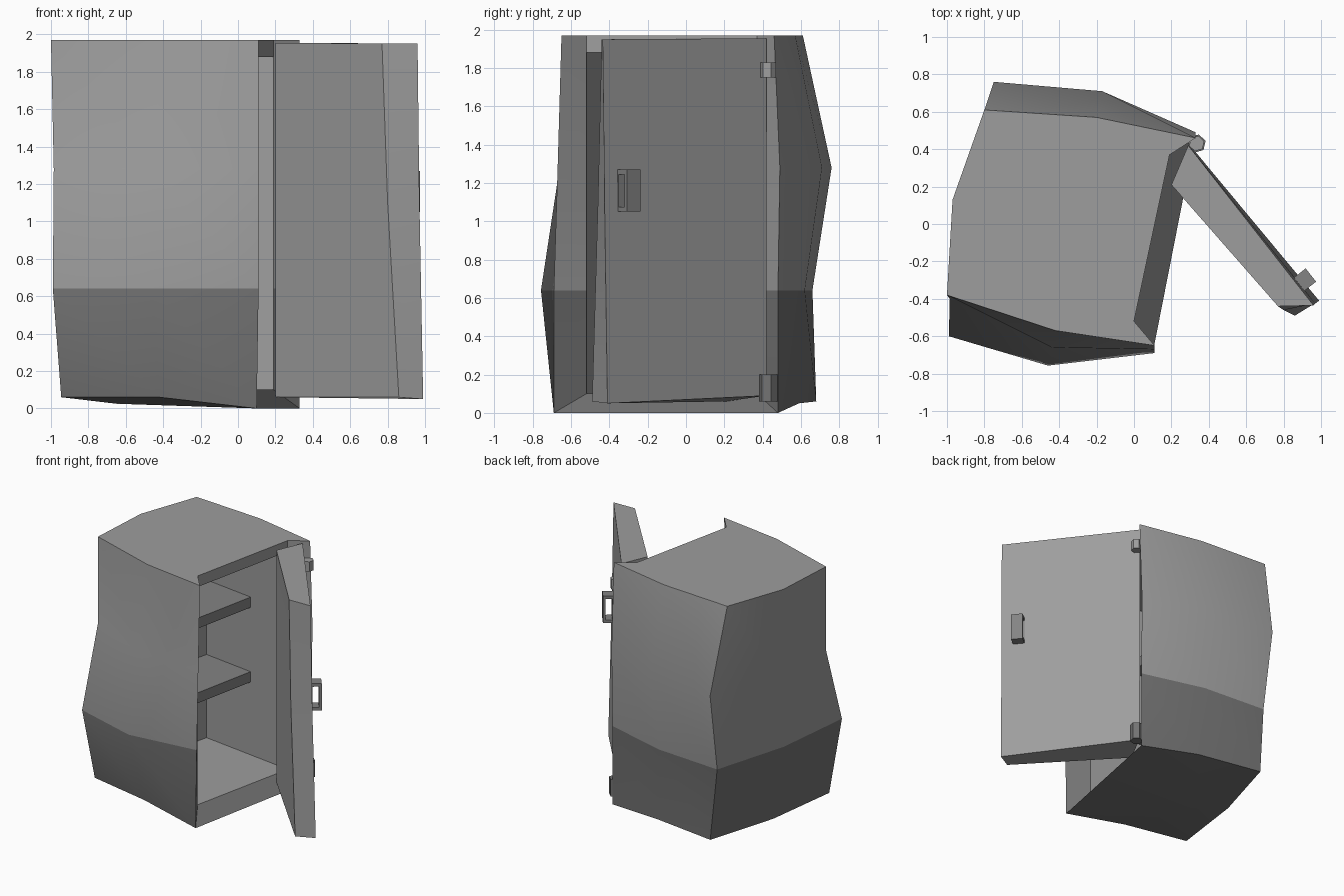
import bpy, bmesh, math
from mathutils import Vector

if "Cube" in bpy.data.objects:
    bpy.data.objects.remove(bpy.data.objects["Cube"])


def material(name, v):
    m = bpy.data.materials.new(name)
    m.diffuse_color = (v, v, v, 1)
    m.use_nodes = True
    m.node_tree.nodes["Principled BSDF"].inputs["Base Color"].default_value = m.diffuse_color
    return m


LIGHT = material("light grey", 0.34)
DARK = material("dark grey", 0.17)
MID = material("mid grey", 0.23)


def finish(name, bm, mats, angle=None):
    bmesh.ops.recalc_face_normals(bm, faces=bm.faces)
    me = bpy.data.meshes.new(name)
    bm.to_mesh(me)
    bm.free()
    ob = bpy.data.objects.new(name, me)
    bpy.context.collection.objects.link(ob)
    for m in mats:
        me.materials.append(m)
    if angle:
        bpy.ops.object.select_all(action='DESELECT')
        ob.select_set(True)
        bpy.context.view_layer.objects.active = ob
        bpy.ops.object.shade_smooth_by_angle(angle=math.radians(angle))
    return ob


def prism(bm, outline, z0, z1):
    """Closed vertical prism over a plan outline."""
    lo = [bm.verts.new((x, y, z0)) for x, y in outline]
    hi = [bm.verts.new((x, y, z1)) for x, y in outline]
    bm.faces.new(lo[::-1])
    bm.faces.new(hi)
    n = len(outline)
    for i in range(n):
        j = (i + 1) % n
        bm.faces.new((lo[i], lo[j], hi[j], hi[i]))


# Cabinet: warped rings running from front right, round the left, to back right
LEVELS = (0.0, 0.64, 1.28, 1.97)
RINGS = (
    ((.10, -.69), (-.42, -.61), (-.945, -.50), (-.86, .10), (-.695, .68), (-.15, .59), (.33, .48)),
    ((.11, -.69), (-.46, -.757), (-.99, -.60), (-.92, .05), (-.744, .66), (-.19, .62), (.33, .48)),
    ((.11, -.67), (-.44, -.66), (-.985, -.40), (-.94, .15), (-.75, .76), (-.17, .71), (.33, .49)),
    ((.11, -.65), (-.42, -.57), (-1.0, -.38), (-.97, .13), (-.80, .61), (-.20, .57), (.33, .46)),
)
BASE_Z = (0, .06, .06, .055, .06, .05, 0)
RIM = ((0, -.52), (.19, .37))                # inner edge of the door recess
CAVITY = ((-.62, .48), (-.82, -.36))         # deep corners of the inside

bm = bmesh.new()
rings = []
for k, ring in enumerate(RINGS):
    rings.append([bm.verts.new((x, y, BASE_Z[i] if k == 0 else LEVELS[k]))
                  for i, (x, y) in enumerate(ring)])
for a, b in zip(rings, rings[1:]):
    for i in range(6):
        bm.faces.new((a[i], a[i + 1], b[i + 1], b[i]))
# slightly bulging underside
centre = bm.verts.new((-.65, 0, .025))
for i in range(7):
    bm.faces.new((rings[0][i], rings[0][(i + 1) % 7], centre))
# door recess: jambs, sill, lip and notched roof
rim = [[bm.verts.new((x, y, z)) for z in (.10, .64, 1.28, 1.88, 1.97)] for x, y in RIM]
for col, i in zip(rim, (0, 6)):
    outer = [r[i] for r in rings]
    bm.faces.new((outer[0], outer[1], col[1], col[0]))
    bm.faces.new((outer[1], outer[2], col[2], col[1]))
    bm.faces.new((outer[2], outer[3], col[4], col[3], col[2]))
bm.faces.new((rings[0][0], rings[0][6], rim[1][0], rim[0][0]))
bm.faces.new((rim[0][3], rim[1][3], rim[1][4], rim[0][4]))
bm.faces.new(rings[3] + [rim[1][4], rim[0][4]])
for f in bm.faces:
    f.material_index = 1 if f.calc_center_median().z < .62 else 0
# inside walls, floor and ceiling
lo = [bm.verts.new((x, y, .10)) for x, y in CAVITY]
hi = [bm.verts.new((x, y, 1.88)) for x, y in CAVITY]
for vs in (rim[1][:4] + [hi[0], lo[0]],
           rim[0][:4] + [hi[1], lo[1]],
           [lo[0], hi[0], hi[1], lo[1]],
           [rim[0][0], rim[1][0], lo[0], lo[1]],
           [rim[0][3], rim[1][3], hi[0], hi[1]]):
    bm.faces.new(vs).material_index = 0
finish("cabinet", bm, (LIGHT, DARK), 33)

# Shelves, set back from the opening
for name, top in (("lower_shelf", .78), ("upper_shelf", 1.39)):
    bm = bmesh.new()
    prism(bm, ((-.18, .42), (-.63, .483), (-.825, -.36), (-.36, -.452)), top - .085, top)
    finish(name, bm, (MID,))

# Open door: outer face wide, inner face narrower
DOOR = (
    ((.30, .42, .09), (.99, -.41, .05), (.86, -.49, .06), (.20, .21, .06)),
    ((.29, .42, 1.1), (.97, -.425, 1.1), (.80, -.46, 1.1), (.20, .21, 1.1)),
    ((.29, .42, 1.955), (.96, -.435, 1.95), (.77, -.44, 1.95), (.20, .21, 1.955)),
)
bm = bmesh.new()
levels = [[bm.verts.new(p) for p in ring] for ring in DOOR]
for a, b in zip(levels, levels[1:]):
    for i in range(4):
        j = (i + 1) % 4
        bm.faces.new((a[i], a[j], b[j], b[i]))
bm.faces.new(levels[0][::-1])
bm.faces.new(levels[2])
finish("door", bm, (LIGHT,), 30)

# Handle: rectangular loop standing on the outer door face
HINGE = Vector((.29, .42))
ALONG = Vector((.62, -.785)).normalized()
OUT = Vector((.785, .62)).normalized()


def on_door(t0, t1, o0, o1):
    return [tuple(HINGE + ALONG * t + OUT * o)
            for t, o in ((t0, o0), (t1, o0), (t1, o1), (t0, o1))]


bm = bmesh.new()
prism(bm, on_door(.905, .995, -.01, .015), 1.05, 1.27)
prism(bm, on_door(.905, .995, .065, .085), 1.05, 1.27)
for z in (1.05, 1.245):
    prism(bm, on_door(.905, .995, .015, .065), z, z + .025)
finish("handle", bm, (MID,))

# Hinges: short six-sided barrels
for name, z0, z1, mat, r in (("upper_hinge", 1.75, 1.83, LIGHT, .042),
                             ("lower_hinge", .06, .20, DARK, .05)):
    bm = bmesh.new()
    prism(bm, [(.335 + r * math.cos(i * math.pi / 3 + .3),
                .43 + r * math.sin(i * math.pi / 3 + .3)) for i in range(6)], z0, z1)
    finish(name, bm, (mat,))
